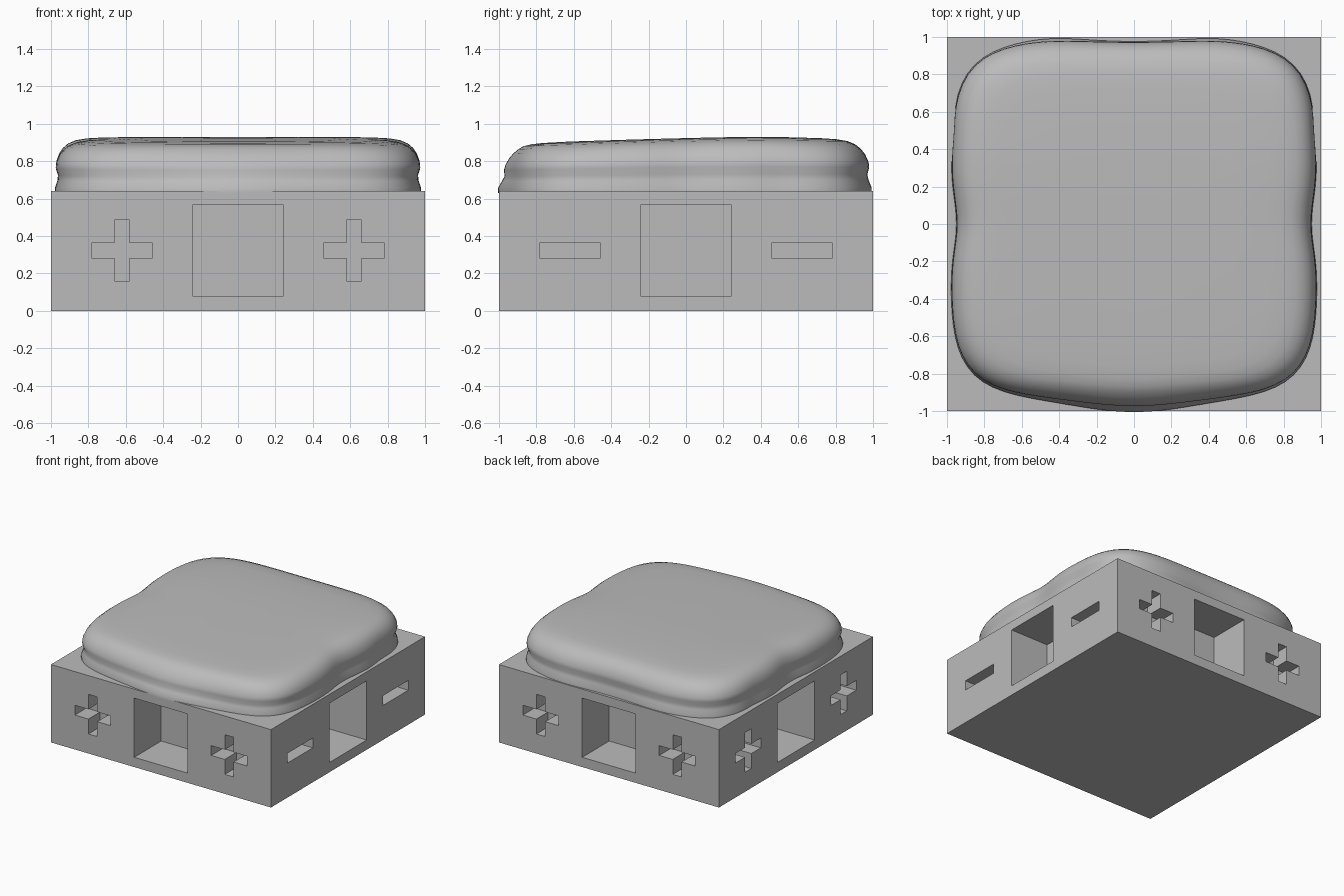
import bpy, bmesh, math
from mathutils import Matrix, Vector

cube = bpy.data.objects.get("Cube")
if cube:
    bpy.data.objects.remove(cube, do_unlink=True)

BASE_H = 0.64
GREY = (0.5, 0.5, 0.5, 1)

grey = bpy.data.materials.new("plain_grey")
grey.use_nodes = True
grey.diffuse_color = GREY
grey.node_tree.nodes["Principled BSDF"].inputs["Base Color"].default_value = GREY


def to_object(name, bm):
    bmesh.ops.recalc_face_normals(bm, faces=bm.faces)
    mesh = bpy.data.meshes.new(name)
    bm.to_mesh(mesh)
    bm.free()
    obj = bpy.data.objects.new(name, mesh)
    bpy.context.collection.objects.link(obj)
    mesh.materials.append(grey)
    return obj


def rectangle(cx, cz, hw, hh):
    return [(cx + sx * hw, cz + sz * hh) for sx, sz in ((-1, -1), (1, -1), (1, 1), (-1, 1))]


def plus(cx, cz, arm, half):
    # One quarter of the outline, turned four times
    pts = []
    for k in range(4):
        c, s = round(math.cos(k * math.pi / 2)), round(math.sin(k * math.pi / 2))
        for u, v in ((arm, -half), (arm, half), (half, half)):
            pts.append((cx + u * c - v * s, cz + u * s + v * c))
    return pts


def add_prism(bm, outline, depth, turn):
    # Prism reaching into the front side, then turned to its own side
    rot = Matrix.Rotation(turn, 3, 'Z')
    outer = [bm.verts.new(rot @ Vector((x, -1.05, z))) for x, z in outline]
    inner = [bm.verts.new(rot @ Vector((x, -1 + depth, z))) for x, z in outline]
    bm.faces.new(outer)
    bm.faces.new(inner[::-1])
    n = len(outline)
    for i in range(n):
        j = (i + 1) % n
        bm.faces.new((outer[i], inner[i], inner[j], outer[j]))


# Square base block
bm = bmesh.new()
bmesh.ops.create_cube(bm, size=2)
for v in bm.verts:
    v.co.z = BASE_H if v.co.z > 0 else 0
base = to_object("base_block", bm)

# Recesses: a square window on each side, minus slots on +x, pluses elsewhere
bm = bmesh.new()
for side in range(4):
    turn = side * math.pi / 2
    add_prism(bm, rectangle(0, 0.323, 0.243, 0.243), 0.35, turn)
    for cx in (-0.62, 0.62):
        mark = rectangle(cx, 0.323, 0.163, 0.04) if side == 1 else plus(cx, 0.323, 0.163, 0.04)
        add_prism(bm, mark, 0.15, turn)
cutter = to_object("recess_cutter", bm)
cutter.hide_render = True

cut = base.modifiers.new("recesses", 'BOOLEAN')
cut.operation = 'DIFFERENCE'
cut.solver = 'EXACT'
cut.object = cutter
depsgraph = bpy.context.evaluated_depsgraph_get()
carved = bpy.data.meshes.new_from_object(base.evaluated_get(depsgraph))
base.modifiers.clear()
base.data = carved
bpy.data.objects.remove(cutter, do_unlink=True)


# Soft cushion: wavy rounded-square rings stacked up and closed over the top
def bump(t, centre, width):
    return math.exp(-((t - centre) / width) ** 2)


def cushion_point(angle, inset, height, low):
    c, s = math.cos(angle), math.sin(angle)
    r = (abs(c) ** 5 + abs(s) ** 5) ** -0.2
    x, y = c * r, s * r
    # Side waists, front bulge and back lobes
    px = x * (0.98 - inset - 0.03 * bump(y, 0.0, 0.2) - 0.015 * bump(y, 0.5, 0.12) * low)
    if y < 0:
        reach = 0.91 + 0.035 * bump(x, 0, 0.4) + 0.045 * low * bump(x, 0, 0.5) + 0.015 * low
    else:
        reach = 0.975 + 0.02 * low * bump(abs(x), 0.45, 0.25)
    py = y * (reach - inset * (0.7 if y < 0 else 1))
    return px, py, height


def top_slope(y):
    return -0.035 * max(0, (0.35 - y) / 1.25) ** 1.3 - 0.012 * max(0, y - 0.4)


# (inset, height above the base, how strongly the lower waves show)
SECTION = [(0, -0.01, 1), (0, 0.02, 1), (0.012, 0.06, 0.8), (0.015, 0.09, 0.6),
           (0.003, 0.13, 0.5), (0.005, 0.16, 0.4), (0.02, 0.2, 0.25), (0.04, 0.23, 0.1),
           (0.07, 0.255, 0), (0.11, 0.272, 0), (0.17, 0.282, 0), (0.26, 0.287, 0),
           (0.45, 0.29, 0), (0.7, 0.29, 0)]
SEGMENTS = 128
bm = bmesh.new()
rings = []
for inset, h, low in SECTION:
    ring = []
    for i in range(SEGMENTS):
        x, y, z = cushion_point(2 * math.pi * i / SEGMENTS, inset, h, low)
        z += top_slope(y) * max(0, h) / 0.29
        ring.append(bm.verts.new((x, y, BASE_H + z)))
    rings.append(ring)
for a, b in zip(rings, rings[1:]):
    for i in range(SEGMENTS):
        j = (i + 1) % SEGMENTS
        bm.faces.new((a[i], a[j], b[j], b[i]))
bm.faces.new(rings[0][::-1])
centre = bm.verts.new((0, 0, BASE_H + 0.29 + top_slope(0)))
for i in range(SEGMENTS):
    bm.faces.new((rings[-1][i], rings[-1][(i + 1) % SEGMENTS], centre))
cushion = to_object("cushion", bm)

bpy.ops.object.select_all(action='DESELECT')
cushion.select_set(True)
bpy.context.view_layer.objects.active = cushion
bpy.ops.object.shade_smooth_by_angle(angle=math.radians(50))
